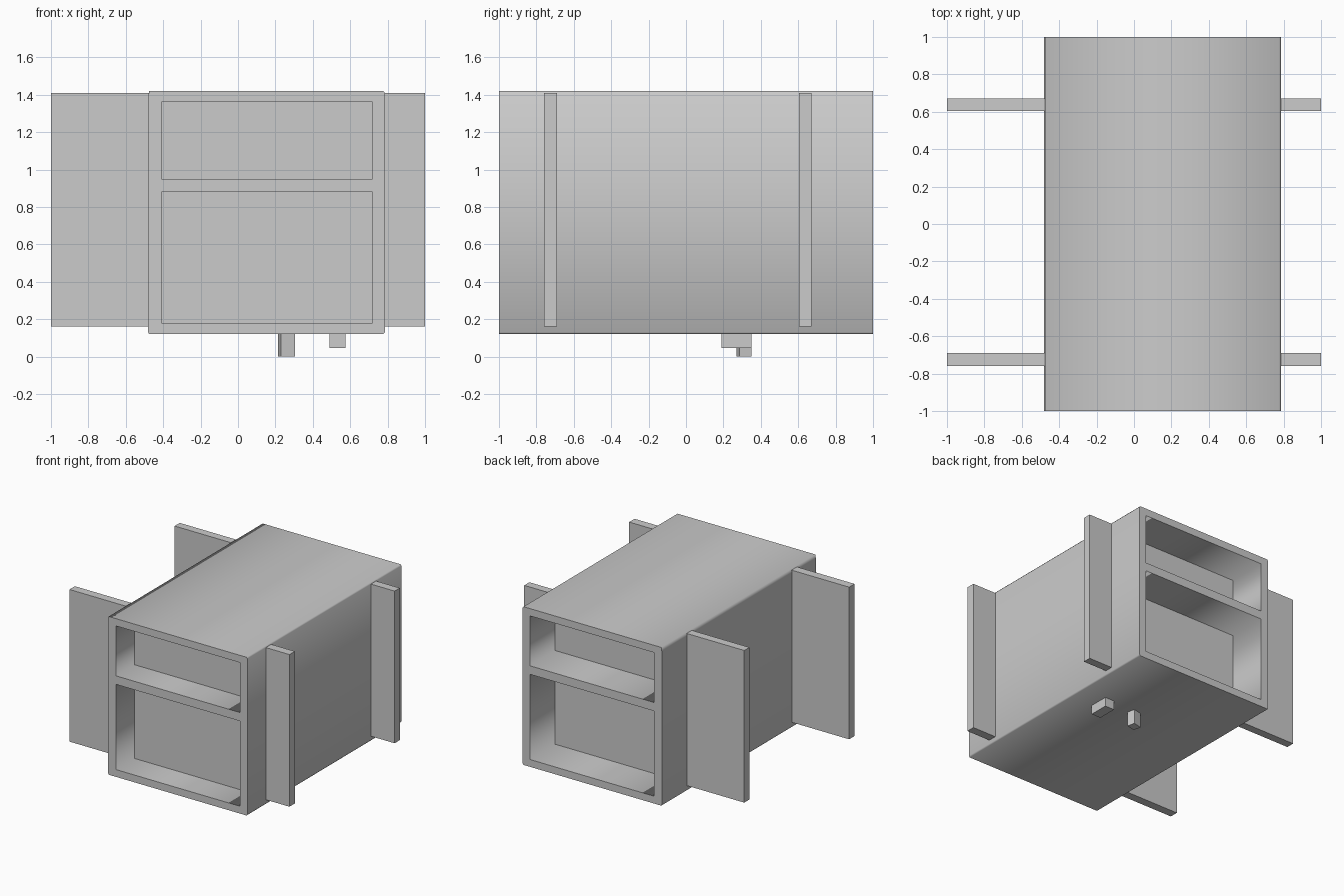
import bpy
from math import radians

if "Cube" in bpy.data.objects:
    bpy.data.objects.remove(bpy.data.objects["Cube"])


def box(name, x, y, z, turn=0):
    """Box spanning the given (min, max) ranges, turned about its own z axis."""
    bpy.ops.mesh.primitive_cube_add(
        size=1, location=[(a + b) / 2 for a, b in (x, y, z)],
        rotation=(0, 0, radians(turn)))
    ob = bpy.context.object
    ob.name = name
    ob.scale = [b - a for a, b in (x, y, z)]
    return ob


def rect(x0, x1, z0, z1):
    return [(x0, z0), (x1, z0), (x1, z1), (x0, z1)]


# Cabinet shell: slightly chamfered outline with two openings, extruded along y
outline = [(-0.475, 0.12), (0.777, 0.12), (0.785, 0.13), (0.785, 1.41),
           (0.777, 1.42), (-0.475, 1.42), (-0.48, 1.39), (-0.48, 0.13)]
openings = [rect(-0.41, 0.72, 0.18, 0.88), rect(-0.41, 0.72, 0.95, 1.36)]
curve = bpy.data.curves.new("cabinet_shell", 'CURVE')
curve.dimensions = '2D'
curve.fill_mode = 'BOTH'
curve.extrude = 1.0
for loop in [outline] + openings:
    spline = curve.splines.new('POLY')
    spline.points.add(len(loop) - 1)
    for point, (x, z) in zip(spline.points, loop):
        point.co = (x, z, 0, 1)
    spline.use_cyclic_u = True
shell = bpy.data.objects.new("cabinet_shell", curve)
shell.rotation_euler = (radians(90), 0, 0)
bpy.context.collection.objects.link(shell)
bpy.context.view_layer.objects.active = shell
shell.select_set(True)
bpy.ops.object.convert(target='MESH')

# Wide upright panels that close the openings and stick out at both sides
box("front_panel", (-1, 1), (-0.76, -0.69), (0.16, 1.41))
box("back_panel", (-1, 1), (0.605, 0.672), (0.16, 1.41))

# Small pegs below the floor
box("long_peg", (0.2215, 0.2985), (0.277, 0.343), (0, 0.15), turn=13)
box("short_peg", (0.49, 0.575), (0.19, 0.35), (0.045, 0.15))
